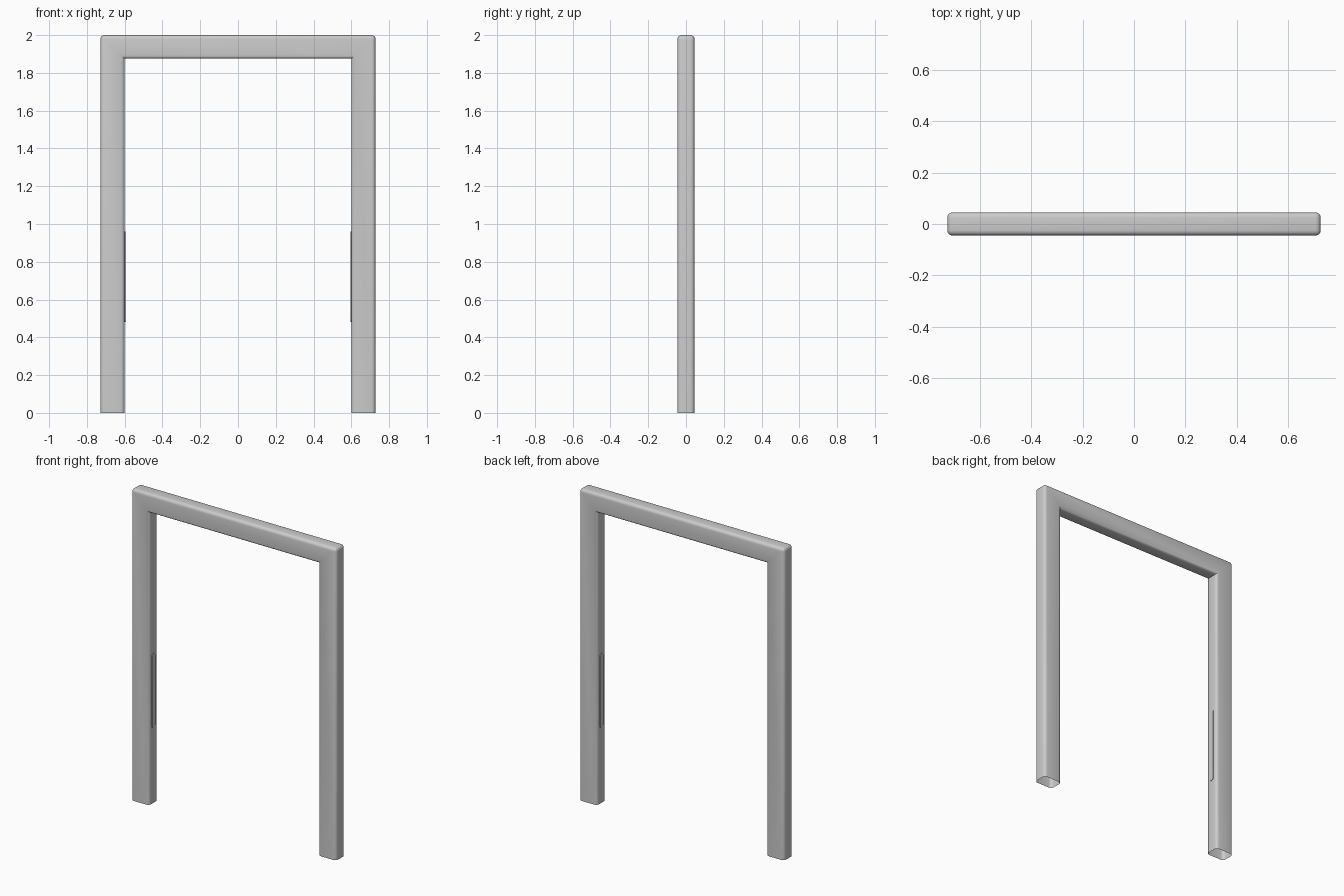
import bpy, bmesh, math

if "Cube" in bpy.data.objects:
    bpy.data.objects.remove(bpy.data.objects["Cube"])

HALF_Y = 0.045

def finish(bm, name):
    bmesh.ops.recalc_face_normals(bm, faces=bm.faces[:])
    me = bpy.data.meshes.new(name)
    bm.to_mesh(me)
    bm.free()
    ob = bpy.data.objects.new(name, me)
    bpy.context.collection.objects.link(ob)
    bpy.ops.object.select_all(action='DESELECT')
    ob.select_set(True)
    bpy.context.view_layer.objects.active = ob
    bpy.ops.object.shade_smooth_by_angle(angle=math.radians(35))
    return ob

# Arch frame: U outline extruded in depth, open at the feet, rounded edges
half = [(0.6, 1.875), (0.6, 0), (0.728, 0), (0.728, 2.0)]
outline = half + [(-x, z) for x, z in reversed(half)]
bm = bmesh.new()
face = bm.faces.new([bm.verts.new((x, -HALF_Y, z)) for x, z in outline])
ext = bmesh.ops.extrude_face_region(bm, geom=[face], use_keep_orig=True)
for v in ext["geom"]:
    if isinstance(v, bmesh.types.BMVert):
        v.co.y = HALF_Y
feet = [f for f in bm.faces if all(v.co.z < 0.001 for v in f.verts)]
bmesh.ops.delete(bm, geom=feet, context='FACES_ONLY')
bmesh.ops.recalc_face_normals(bm, faces=bm.faces[:])
round_edges = [e for e in bm.edges if len(e.link_faces) == 2 and e.is_convex]
bmesh.ops.bevel(bm, geom=round_edges, offset=0.02, segments=4, profile=0.5,
                affect='EDGES', clamp_overlap=True)
finish(bm, "arch_frame")

# Thin rounded plates on the inner sides of both posts
def plate(side, name, z0=0.48, z1=0.96, r=0.018, thick=0.004):
    bm = bmesh.new()
    n = 8
    pts = []
    for zc, start in ((z1 - r, 0), (z0 + r, math.pi)):
        for i in range(n + 1):
            a = start + math.pi * i / n
            pts.append((r * math.cos(a), zc + r * math.sin(a)))
    inner = [bm.verts.new((side * (0.6 - thick), y, z)) for y, z in pts]
    outer = [bm.verts.new((side * 0.601, y, z)) for y, z in pts]
    bm.faces.new(inner)
    for i in range(len(pts)):
        j = (i + 1) % len(pts)
        bm.faces.new((inner[i], inner[j], outer[j], outer[i]))
    bm.faces.new(outer)
    finish(bm, name)

plate(-1, "left_post_plate")
plate(1, "right_post_plate")
